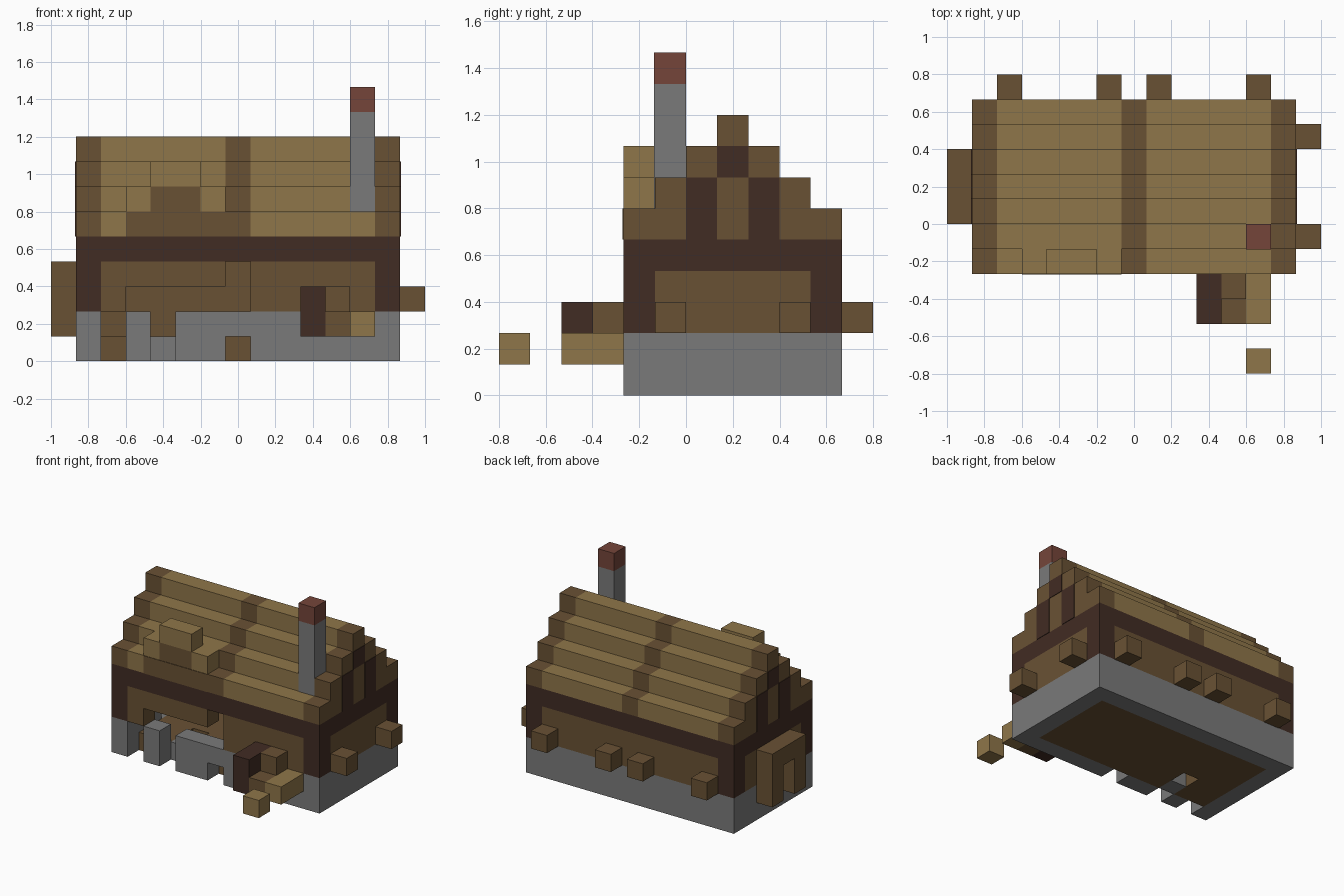
import bpy
import bmesh

if "Cube" in bpy.data.objects:
    bpy.data.objects.remove(bpy.data.objects["Cube"])

UNIT = 2 / 15      # edge of one block
PROUD = 0.03       # how far plates stand out, in blocks


def material(name, colour):
    mat = bpy.data.materials.new(name)
    mat.use_nodes = True
    rgba = (*colour, 1)
    mat.diffuse_color = rgba
    mat.node_tree.nodes["Principled BSDF"].inputs["Base Color"].default_value = rgba
    return mat


straw = material("straw tan", (0.275, 0.181, 0.067))
wood = material("wood brown", (0.141, 0.083, 0.034))
timber = material("dark timber", (0.053, 0.025, 0.017))
stone = material("stone grey", (0.195, 0.195, 0.195))
brick = material("brick red", (0.178, 0.06, 0.042))


def blocks(name, mat, *boxes):
    """One object from boxes given as x, y and z ranges in block units."""
    bm = bmesh.new()
    for ranges in boxes:
        cube = bmesh.ops.create_cube(bm, size=1)
        for v in cube["verts"]:
            for axis, (low, high) in enumerate(ranges):
                v.co[axis] = low if v.co[axis] < 0 else high
            v.co.x = (v.co.x - 7.5) * UNIT
            v.co.y = (v.co.y - 6) * UNIT
            v.co.z *= UNIT
    mesh = bpy.data.meshes.new(name)
    bm.to_mesh(mesh)
    bm.free()
    mesh.materials.append(mat)
    obj = bpy.data.objects.new(name, mesh)
    bpy.context.collection.objects.link(obj)
    return obj


def cell(x, y, z):
    return ((x, x + 1), (y, y + 1), (z, z + 1))


# Shared ranges of the house
LENGTH, DEPTH = (1, 14), (4, 11)
IN_X, IN_Y = (2, 13), (5, 10)
FRONT, BACK, LEFT, RIGHT = (4, 5), (10, 11), (1, 2), (13, 14)
BASE, WALL, BAND = (0, 2), (2, 4), (4, 5)

# Stone foundation with broken front and a doorway in one end
blocks("foundation_back", stone, (LENGTH, BACK, BASE))
blocks("foundation_right_end", stone, (RIGHT, (4, 10), BASE))
blocks("foundation_left_end", stone,
       (LEFT, (4, 7), BASE), (LEFT, (8, 10), BASE), (LEFT, (7, 8), (0, 1)))
blocks("foundation_front", stone,
       ((3, 4), FRONT, BASE), ((5, 7), FRONT, BASE),
       ((7, 8), FRONT, (1, 2)), ((8, 13), FRONT, BASE))
blocks("foundation_rubble", stone, cell(4, 5, 0))

# Wooden floor around a hole, and lining inside the back foundation
blocks("floor", wood,
       ((2, 4), IN_Y, (0, 1)), ((5, 13), IN_Y, (0, 1)), ((4, 5), (7, 10), (0, 1)))
blocks("back_lining", wood, (IN_X, (10 - PROUD, 10), (1, 2)))

# Timber frame: corner posts and a ring beam
blocks("corner_posts", timber,
       *[(x, y, WALL) for x in (LEFT, RIGHT) for y in (FRONT, BACK)])
blocks("ring_beam", timber,
       (LENGTH, FRONT, BAND), (LENGTH, BACK, BAND),
       (LEFT, IN_Y, BAND), (RIGHT, IN_Y, BAND))

# Wall panels between the posts
blocks("back_wall", wood, (IN_X, BACK, WALL))
blocks("right_wall", wood, (RIGHT, IN_Y, WALL))
blocks("left_wall", wood,
       (LEFT, (5, 7), WALL), (LEFT, (8, 10), WALL), (LEFT, (7, 8), (3, 4)))
blocks("front_wall", wood,
       ((2, 3), FRONT, WALL), ((3, 7), FRONT, (3, 4)), ((8, 13), FRONT, WALL))

# Stepped roof: four courses, straw fields between wooden ribs
courses = [((4 + n, 11 - n), (5 + n, 6 + n)) for n in range(4)]
blocks("roof_straw", straw,
       *[(x, y, z) for x in ((2, 7), (8, 13)) for y, z in courses])
blocks("roof_ribs", wood,
       *[(x, y, z) for x in (LEFT, (7, 8), RIGHT) for y, z in courses])

# Dark timbers on both gables
for side, x in (("left", (1 - PROUD, 1)), ("right", (14, 14 + PROUD))):
    blocks(side + "_gable_timbers", timber,
           (x, (6, 7), (5, 7)), (x, (8, 9), (5, 7)), (x, (7, 8), (7, 8)))

# Dormer on the front slope
blocks("dormer_roof", straw, cell(3, 4, 6), cell(6, 4, 6), ((4, 6), FRONT, (7, 8)))
blocks("dormer_wall", wood,
       ((4, 6), FRONT, (6, 7)), ((3, 7), (4 - PROUD, 4), (5, 6)))

# Chimney
STACK = ((12, 13), (5 - PROUD, 6))
blocks("chimney_stack", stone, (*STACK, (6, 10)))
blocks("chimney_cap", brick, (*STACK, (10, 11)))

# Door arch on the left end
blocks("door_arch", wood,
       ((0, 1), (6, 9), (3, 4)), ((0, 1), (6, 7), (1, 3)), ((0, 1), (8, 9), (1, 3)))

# Blocks standing out from the back and right walls
blocks("back_wall_blocks", wood, *[cell(x, 11, 2) for x in (2, 6, 8, 12)])
blocks("right_wall_blocks", wood, *[cell(14, y, 2) for y in (5, 9)])

# Stacked goods in front of the house
PILE = (2, 4)
blocks("dark_crate", timber, ((10, 11), PILE, (1, 3)))
blocks("wood_crates", wood, ((11, 12), PILE, (1, 2)), cell(11, 3, 2))
blocks("straw_bale", straw, ((12, 13), PILE, (1, 2)))
blocks("loose_bale", straw, cell(12, 0, 1))
